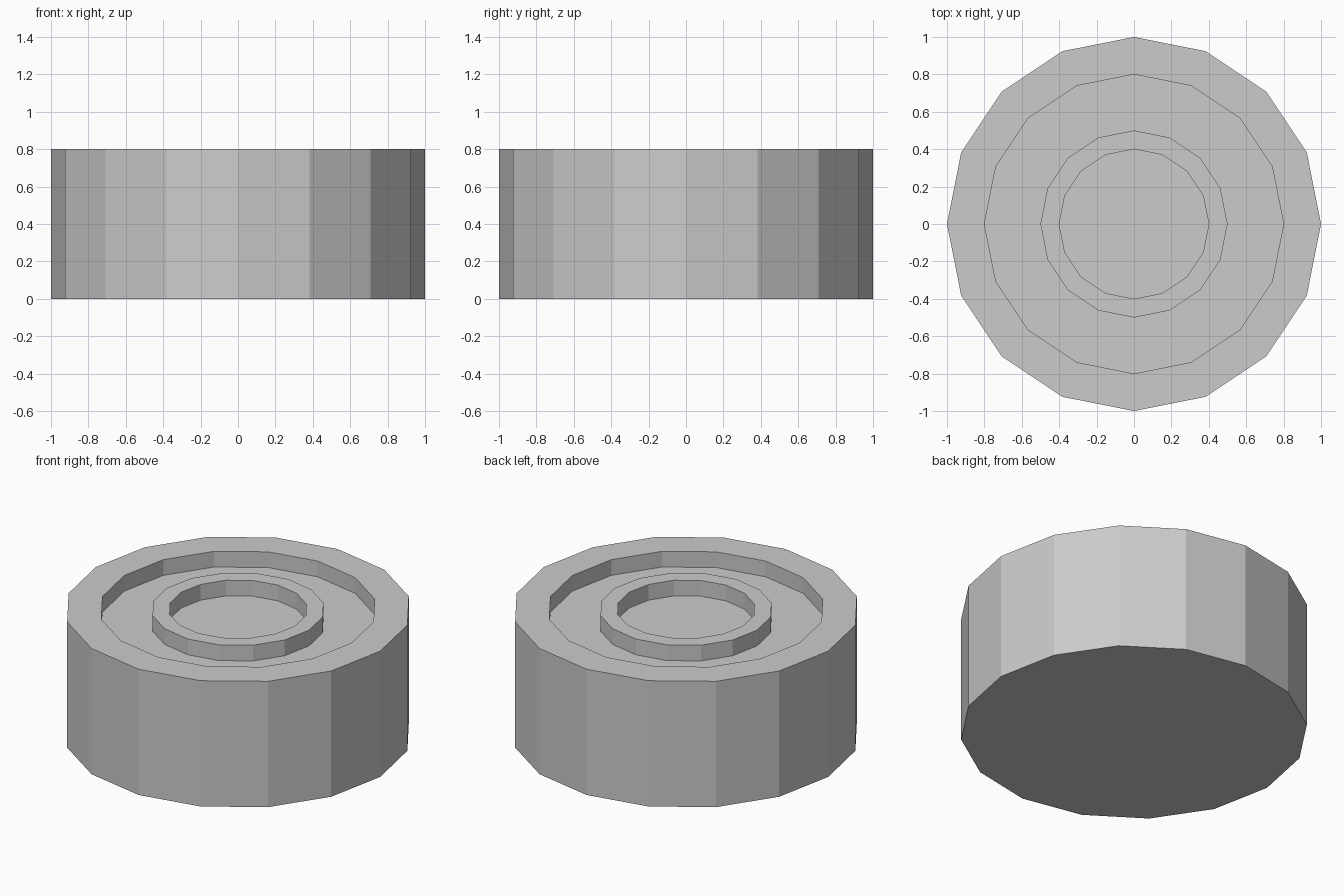
import bpy, bmesh
from math import cos, sin, tau

if "Cube" in bpy.data.objects:
    bpy.data.objects.remove(bpy.data.objects["Cube"])

SIDES = 16
# Stepped profile (radius, height): base, outer wall, rim, groove, raised ring, centre recess
PROFILE = [(1.0, 0.0), (1.0, 0.8), (0.8, 0.8), (0.8, 0.7),
           (0.5, 0.7), (0.5, 0.8), (0.4, 0.8), (0.4, 0.7)]


def lathe(name, profile, sides):
    bm = bmesh.new()
    rings = [[bm.verts.new((r * cos(tau * i / sides), r * sin(tau * i / sides), z))
              for i in range(sides)] for r, z in profile]
    # Walls and flat rings between neighbouring loops
    for a, b in zip(rings, rings[1:]):
        for i in range(sides):
            j = (i + 1) % sides
            bm.faces.new((a[i], a[j], b[j], b[i]))
    # Underside and recess floor
    bm.faces.new(rings[0][::-1])
    bm.faces.new(rings[-1])
    bmesh.ops.recalc_face_normals(bm, faces=bm.faces[:])
    mesh = bpy.data.meshes.new(name)
    bm.to_mesh(mesh)
    bm.free()
    obj = bpy.data.objects.new(name, mesh)
    bpy.context.collection.objects.link(obj)
    return obj


lathe("grooved_round_block", PROFILE, SIDES)
